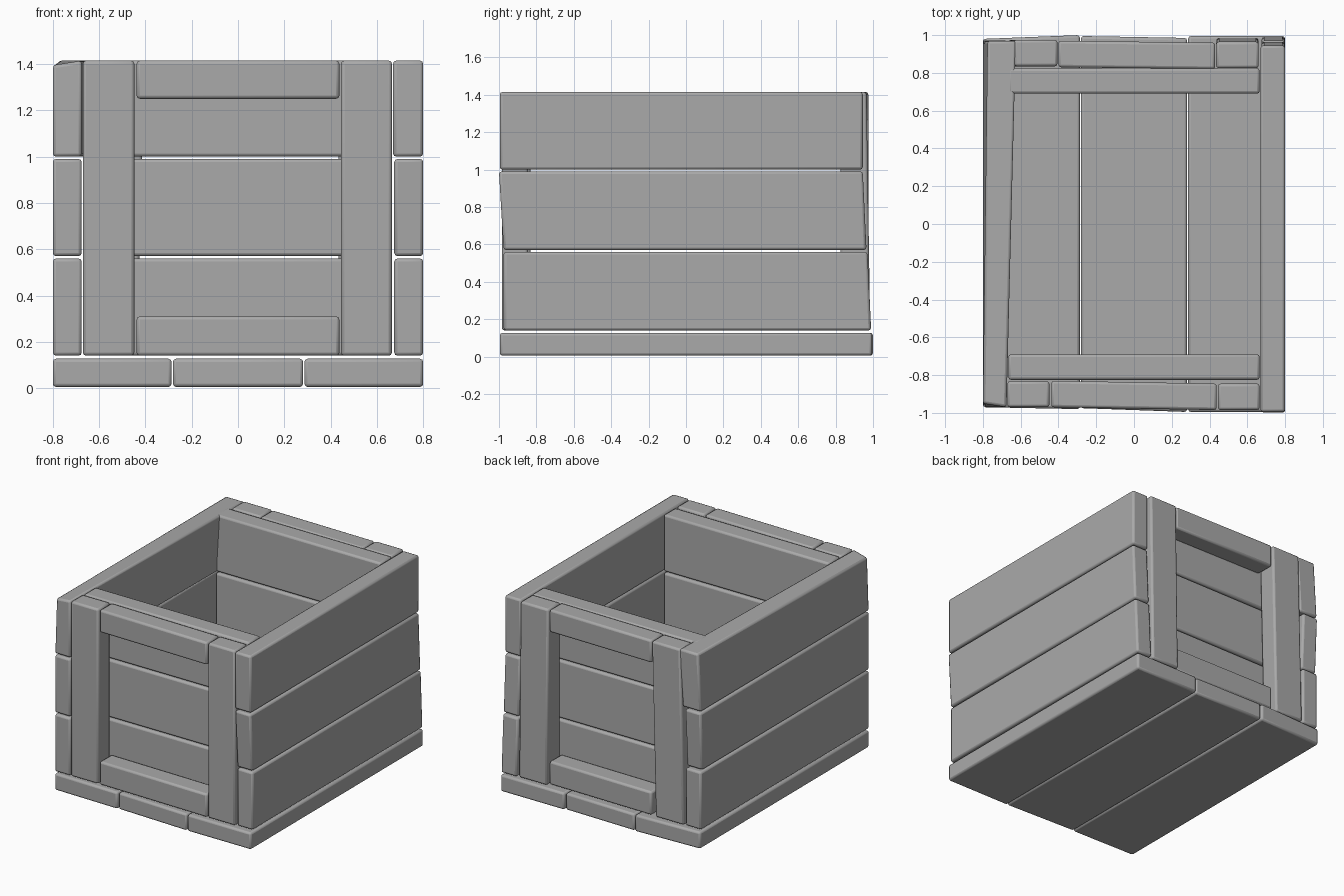
import bpy, bmesh
from mathutils import Vector

cube = bpy.data.objects.get("Cube")
if cube:
    bpy.data.objects.remove(cube)

grey = bpy.data.materials.new("plain grey")
grey.use_nodes = True
grey.diffuse_color = (0.4, 0.4, 0.4, 1)
shader = next(n for n in grey.node_tree.nodes if n.type == 'BSDF_PRINCIPLED')
shader.inputs["Base Color"].default_value = grey.diffuse_color


def plank(name, x, y, z, *shifts):
    """Bevelled board; each shift moves the corners on the given sides (0 = either side)."""
    mesh = bpy.data.meshes.new(name)
    bm = bmesh.new()
    bmesh.ops.create_cube(bm, size=2)
    for v in bm.verts:
        side = v.co.copy()
        v.co = Vector([r[0] if s < 0 else r[1] for r, s in zip((x, y, z), side)])
        for sides, offset in shifts:
            if all(a == 0 or a * s > 0 for a, s in zip(sides, side)):
                v.co += Vector(offset)
    bmesh.ops.recalc_face_normals(bm, faces=bm.faces)
    bm.to_mesh(mesh)
    bm.free()
    mesh.materials.append(grey)
    obj = bpy.data.objects.new(name, mesh)
    bpy.context.collection.objects.link(obj)
    bevel = obj.modifiers.new("worn edges", 'BEVEL')
    bevel.width = 0.014
    bevel.segments = 2
    bpy.ops.object.select_all(action='DESELECT')
    obj.select_set(True)
    bpy.context.view_layer.objects.active = obj
    bpy.ops.object.shade_smooth_by_angle(angle=0.7)
    return obj


FULL = (0.14, 1.415)
ROWS = {"lower": (0.14, 0.56), "middle": (0.57, 0.99), "upper": (1.0, 1.415)}

# Floor boards
plank("floor_board_right", (-0.8, -0.287), (-0.97, 0.98), (0.005, 0.127),
      ((1, 1, 0), (0, 0.02, 0)), ((1, -1, 0), (0, -0.01, 0)))
plank("floor_board_middle", (-0.281, 0.281), (-0.975, 0.985), (0.005, 0.127),
      ((-1, 1, 0), (0, 0.01, 0)), ((1, -1, 0), (0, -0.02, 0)))
plank("floor_board_left", (0.287, 0.8), (-0.995, 0.995), (0.005, 0.127))

# Long side walls, slightly skewed at the ends
plank("left_wall_lower", (0.675, 0.8), (-0.975, 0.98), ROWS["lower"],
      ((0, 1, -1), (0, 0.01, 0)), ((0, 1, 1), (0, -0.01, 0)))
plank("left_wall_middle", (0.675, 0.8), (-0.975, 0.965), ROWS["middle"],
      ((0, -1, 1), (0, -0.025, 0)), ((0, 1, 1), (0, -0.02, 0)))
plank("left_wall_upper", (0.67, 0.8), (-0.995, 0.945), ROWS["upper"])
plank("right_wall_lower", (-0.8, -0.675), (-0.97, 0.97), ROWS["lower"])
plank("right_wall_middle", (-0.8, -0.675), (-0.97, 0.975), ROWS["middle"],
      ((0, 1, -1), (0, -0.02, 0)))
plank("right_wall_upper", (-0.8, -0.675), (-0.97, 0.97), ROWS["upper"],
      ((0, 1, 1), (0.025, 0, 0)), ((1, 1, 0), (0.025, 0, 0)),
      ((-1, -1, 1), (0, 0.02, -0.02)))

for end, s in (("front", -1), ("back", 1)):
    # End walls
    for row, z in ROWS.items():
        plank(f"{end}_wall_{row}", (-0.665, 0.665), sorted((s * 0.69, s * 0.825)), z)

# Front frame
plank("front_post_right", (-0.67, -0.448), (-0.97, -0.832), FULL)
plank("front_post_left", (0.445, 0.665), (-0.985, -0.845), FULL)
for level, z in (("top", (1.25, 1.415)), ("bottom", (0.14, 0.31))):
    plank(f"front_rail_{level}", (-0.438, 0.438), (-0.97, -0.83), z,
          ((1, 0, 0), (0, -0.015, 0)))

# Back frame, its posts leaning a little
plank("back_post_right", (-0.635, -0.405), (0.835, 0.975), FULL,
      ((-1, 0, -1), (-0.03, 0, 0)), ((1, 0, -1), (-0.03, 0, 0)))
plank("back_post_left", (0.435, 0.66), (0.825, 0.985), FULL,
      ((0, 1, 1), (0, -0.02, 0)))
for level, z in (("top", (1.25, 1.415)), ("bottom", (0.14, 0.31))):
    plank(f"back_rail_{level}", (-0.4, 0.43), (0.83, 0.97), z,
          ((1, 0, 0), (0, -0.01, 0)))
